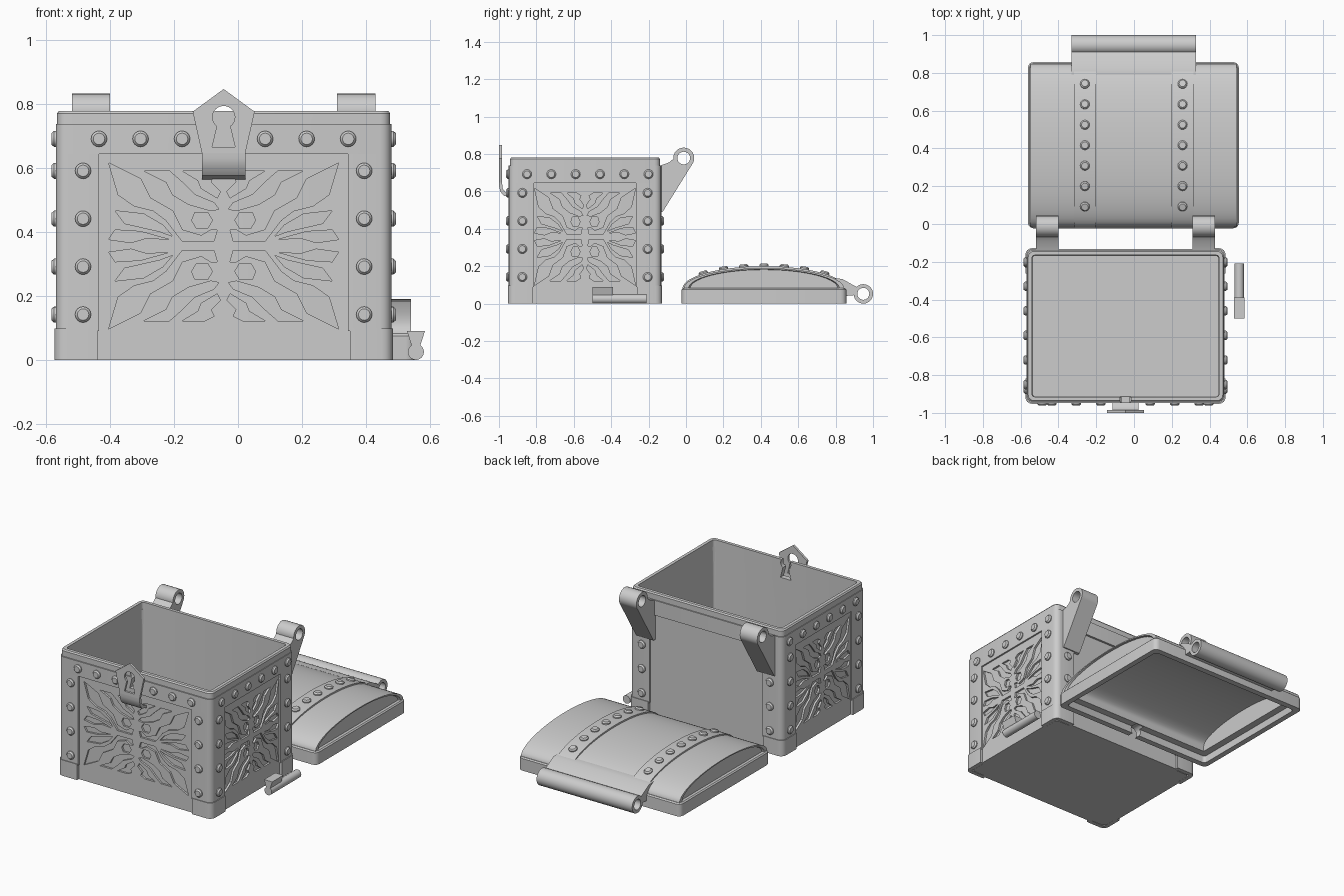
import bpy
import bmesh
from math import cos, sin, pi, radians
from mathutils import Vector

default = bpy.data.objects.get("Cube")
if default:
    bpy.data.objects.remove(default)

GREY = (0.604, 0.604, 0.604, 1)
metal = bpy.data.materials.new("plain grey")
metal.use_nodes = True
metal.diffuse_color = GREY
metal.node_tree.nodes["Principled BSDF"].inputs["Base Color"].default_value = GREY

CX, CY = -0.045, -0.54      # centre of the box
LX, LY = -0.003, 0.417      # centre of the lid
parts = []


def part(name, solids, cyclic=False):
    """Make one object from solids, each a list of loops stitched in order."""
    bm = bmesh.new()
    for loops in solids:
        rings = [[bm.verts.new(p) for p in loop] for loop in loops]
        pairs = list(zip(rings, rings[1:]))
        if cyclic:
            pairs.append((rings[-1], rings[0]))
        else:
            bm.faces.new(rings[0])
            bm.faces.new(rings[-1])
        for a, b in pairs:
            for i in range(len(a)):
                j = (i + 1) % len(a)
                bm.faces.new((a[i], a[j], b[j], b[i]))
    bmesh.ops.recalc_face_normals(bm, faces=bm.faces)
    mesh = bpy.data.meshes.new(name)
    bm.to_mesh(mesh)
    bm.free()
    mesh.materials.append(metal)
    obj = bpy.data.objects.new(name, mesh)
    bpy.context.collection.objects.link(obj)
    parts.append(obj)
    return obj


def cut(obj, *cutters):
    bpy.context.view_layer.objects.active = obj
    for c in cutters:
        mod = obj.modifiers.new("cut", "BOOLEAN")
        mod.operation, mod.solver, mod.object = "DIFFERENCE", "EXACT", c
        bpy.ops.object.modifier_apply(modifier=mod.name)


def rrect(hx, hy, r, z, cx=CX, cy=CY, n=4):
    out = []
    for k, (sx, sy) in enumerate(((1, 1), (-1, 1), (-1, -1), (1, -1))):
        for i in range(n + 1):
            a = (k + i / n) * pi / 2
            out.append((cx + sx * (hx - r) + r * cos(a), cy + sy * (hy - r) + r * sin(a), z))
    return out


def along_x(profile, x0, x1):
    return [[(x, y, z) for y, z in profile] for x in (x0, x1)]


def along_y(profile, y0, y1):
    return [[(x, y, z) for x, z in profile] for y in (y0, y1)]


def circle(a, b, r, n=24):
    return [(a + r * cos(2 * pi * i / n), b + r * sin(2 * pi * i / n)) for i in range(n)]


def stud(pos, normal):
    """Low round rivet with a sloped edge."""
    q = Vector(normal).to_track_quat("Z", "Y")
    return [[Vector(pos) + q @ Vector((x, y, h)) for x, y in circle(0, 0, r, 16)]
            for r, h in ((.025, -.005), (.025, .006), (.018, .014))]


# Hollow box with a wider rim; the panels sit on its walls
body = part("box_body", [[
    rrect(.503, .383, .02, 0), rrect(.503, .383, .02, .73), rrect(.521, .401, .03, .732),
    rrect(.521, .401, .03, .772), rrect(.515, .395, .03, .78), rrect(.495, .375, .015, .78),
    rrect(.49, .37, .01, .03)]])

# Band around the top
band = part("top_band", [[
    rrect(.525, .408, .035, .645), rrect(.525, .408, .035, .738),
    rrect(.5, .38, .035, .738), rrect(.5, .38, .035, .645)]], cyclic=True)


# Corner posts and feet with an L-shaped section
def corner(hx, hy, z0, z1, leg=.135, t=.026, r=.035):
    solids = []
    for sx in (1, -1):
        for sy in (1, -1):
            arc = [(hx - r + r * cos(i * pi / 8), hy - r + r * sin(i * pi / 8)) for i in range(5)]
            sec = [(hx - t, hy - leg), (hx, hy - leg)] + arc
            sec += [(hx - leg, hy), (hx - leg, hy - t), (hx - t, hy - t)]
            solids.append([[(CX + sx * x, CY + sy * y, z) for x, y in sec] for z in (z0, z1)])
    return solids


part("corner_posts", corner(.525, .408, .09, .65))
part("corner_feet", corner(.53, .412, 0, .098))


# Panels between the posts
def rect(c, h):
    return [(c - h, 0), (c + h, 0), (c + h, .65), (c - h, .65)]


front_panel = part("front_panel", [along_y(rect(CX, .41), CY - .395, CY - .38)])
right_panel = part("right_panel", [along_x(rect(CY, .29), CX - .515, CX - .5)])
left_panel = part("left_panel", [along_x(rect(CY, .29), CX + .5, CX + .515)])
part("back_panel", [along_y(rect(CX, .41), CY + .38, CY + .395)])

# Carved flame ornament, one quarter in hundredths, mirrored both ways
FLAMES = [
    [(36, 26), (26, 21), (23, 15), (16, 11), (13, 5), (7, 3.2), (4, 5), (2, 5), (3, 1.5),
     (13, 1.5), (18, 8), (22, 11), (28, 12.5), (33, 16)],
    [(25, 23.5), (17, 23.5), (13, 20), (9, 16), (3, 13.5), (1.5, 11.5), (4, 11), (11, 13),
     (16, 16), (18, 20)],
    [(13, 23.5), (6, 23.5), (3, 22), (4, 20), (1, 17), (2, 15), (7, 18), (8, 20.5)],
    [(9, 10.5), (5, 10.5), (3.5, 8), (5, 5.5), (8.5, 5.5), (10, 8)],
    [(34, 11), (25, 10), (19, 6.5), (16, 3), (20, 4.5), (31, 7)],
    [(36, 2), (34, 5), (26, 4.5), (17, 2), (24, 2.5), (29, 1)],
]


def ornament(place, scale=1):
    return [[[place(s * u * scale / 100, .357 + t * v / 100, d) for u, v in shape] for d in (-.03, .03)]
            for shape in FLAMES for s in (1, -1) for t in (1, -1)]


front_carving = part("front_carving_cutter", ornament(lambda u, z, d: (CX + u, CY - .39 + d, z)))
cut(front_panel, front_carving)
for panel, s in ((right_panel, -1), (left_panel, 1)):
    cut(panel, part("side_carving_cutter",
                    ornament(lambda u, z, d: (CX + s * .51 + d, CY + u, z), .75)))

# Lock plate with a keyhole going through the wall
half = [(.097, .777), (.068, .647)]
outline = [(CX, .848)] + [(CX + x, z) for x, z in half] + [(CX - x, z) for x, z in half[::-1]]
plate = part("lock_plate", [along_y(outline, -1, -.985)])
hole = [(.035 * sin(a), .76 + .035 * cos(a)) for a in [radians(d) for d in range(-145, 146, 10)]]
hole = [(CX + x, z) for x, z in hole + [(.036, .667), (-.036, .667)]]
keyhole = part("keyhole_cutter", [along_y(hole, -1.05, -.85)])
for obj in (body, band, plate):
    cut(obj, keyhole)
hook = [(-1, .66), (-1, .63), (-.993, .6), (-.975, .577), (-.93, .565),
        (-.93, .58), (-.965, .595), (-.98, .615), (-.985, .66)]
part("lock_hook", [along_x(hook, CX - .068, CX + .068)])

# Rivets on the box
rivets = []
for k in range(-3, 4):
    if k:
        rivets.append(stud((CX + .13 * k, CY - .408, .692), (0, -1, 0)))
for s in (1, -1):
    for k in range(6):
        rivets.append(stud((CX + s * .525, -.85 + .13 * k, .692), (s, 0, 0)))
    for k in range(4):
        z = .142 + .15 * k
        for f in (1, -1):
            rivets.append(stud((CX + s * .44, CY + f * .408, z), (0, f, 0)))
            rivets.append(stud((CX + s * .525, CY + f * .335, z), (s, 0, 0)))
part("box_rivets", rivets)

# Two hinge arms on the back of the box
arm = [(-.145, .49), (-.125, .49), (.035, .748), (-.012, .778), (-.066, .775), (-.09, .755), (-.145, .735)]
bore = part("hinge_bore_cutter", [along_x(circle(-.012, .778, .034), -1, 1)])


def tube(name, y, z, r_out, r_in, x0, x1):
    outer, inner = circle(y, z, r_out), circle(y, z, r_in)
    part(name, [along_x(outer, x0, x1) + along_x(inner, x1, x0)], cyclic=True)


for side, x in (("right", -.46), ("left", .37)):
    cut(part("hinge_arm_" + side, [along_x(arm, x - .06, x + .06)]), bore)
    tube("hinge_ring_" + side, -.012, .778, .056, .034, x - .06, x + .06)


# Lid: shallow tray, arched top, hollow below
def arch(ry, rz, n=28):
    return [(LY + ry * cos(pi * i / n), .08 + rz * sin(pi * i / n)) for i in range(n + 1)]


def dome_loop(x, s):
    base = .08 - .02 * s
    prof = [(LY + .43 * s, base)] + arch(.43 * s, .11 * s) + [(LY - .43 * s, base)]
    return [(x, y, z) for y, z in prof]


tray = part("lid_tray", [[
    rrect(.558, .44, .03, 0, LX, LY), rrect(.558, .44, .03, .075, LX, LY),
    rrect(.551, .433, .025, .082, LX, LY)]])
e = .545
dome = part("lid_dome", [[
    dome_loop(LX + x, s) for x, s in
    ((.012 - e, .92), (-e, .94), (-e, 1), (e, 1), (e, .94), (e - .012, .92))]])
rebate = part("lid_rebate_cutter", [[rrect(.524, .404, .02, z, LX, LY) for z in (-.03, .045)]])
vault_profile = [(LY + .36, -.03)] + arch(.36, .085) + [(LY - .36, -.03)]
vault = part("lid_vault_cutter", [along_x(vault_profile, LX - .48, LX + .48)])
notch = part("lid_notch_cutter", [along_y(circle(LX, .025, .035), -.06, .05)])
cut(tray, rebate, vault, notch)
cut(dome, vault, notch)

# Riveted straps over the lid
lid_rivets = []
for side, x in (("right", -.26), ("left", .257)):
    strap = arch(.436, .12) + arch(.42, .1)[::-1]
    part("lid_strap_" + side, [along_x(strap, x - .058, x + .058)])
    for k in range(-3, 4):
        c = .108 * k / .436
        s = (1 - c * c) ** .5
        lid_rivets.append(stud((x, LY + .436 * c, .08 + .12 * s), (0, c / .436, s / .12)))
part("lid_rivets", lid_rivets)

# Lid hinge: sloped leaf and long barrel
leaf = [(.79, .135), (.835, .132), (.91, .09), (.9, .045), (.845, .04), (.8, .08)]
lid_bore = part("lid_bore_cutter", [along_x(circle(.948, .052, .032), -1, 1)])
cut(part("lid_hinge_leaf", [along_x(leaf, -.33, .327)]), lid_bore)
tube("lid_hinge_barrel", .948, .052, .052, .032, -.33, .327)

# Key lying beside the box
KX = .557
part("key_shaft", [along_y(circle(KX, .025, .025), -.5, -.21)])
bit = [(KX - .012, .04), (KX + .012, .04), (KX + .028, .09), (KX - .028, .09)]
part("key_bit", [along_y(bit, -.5, -.39)])

# Remove cutters, then smooth the round surfaces and keep edges sharp
for obj in parts:
    if "_cutter" in obj.name:
        bpy.data.objects.remove(obj)
        continue
    for f in obj.data.polygons:
        f.use_smooth = True
    obj.data.set_sharp_from_angle(angle=radians(30))
